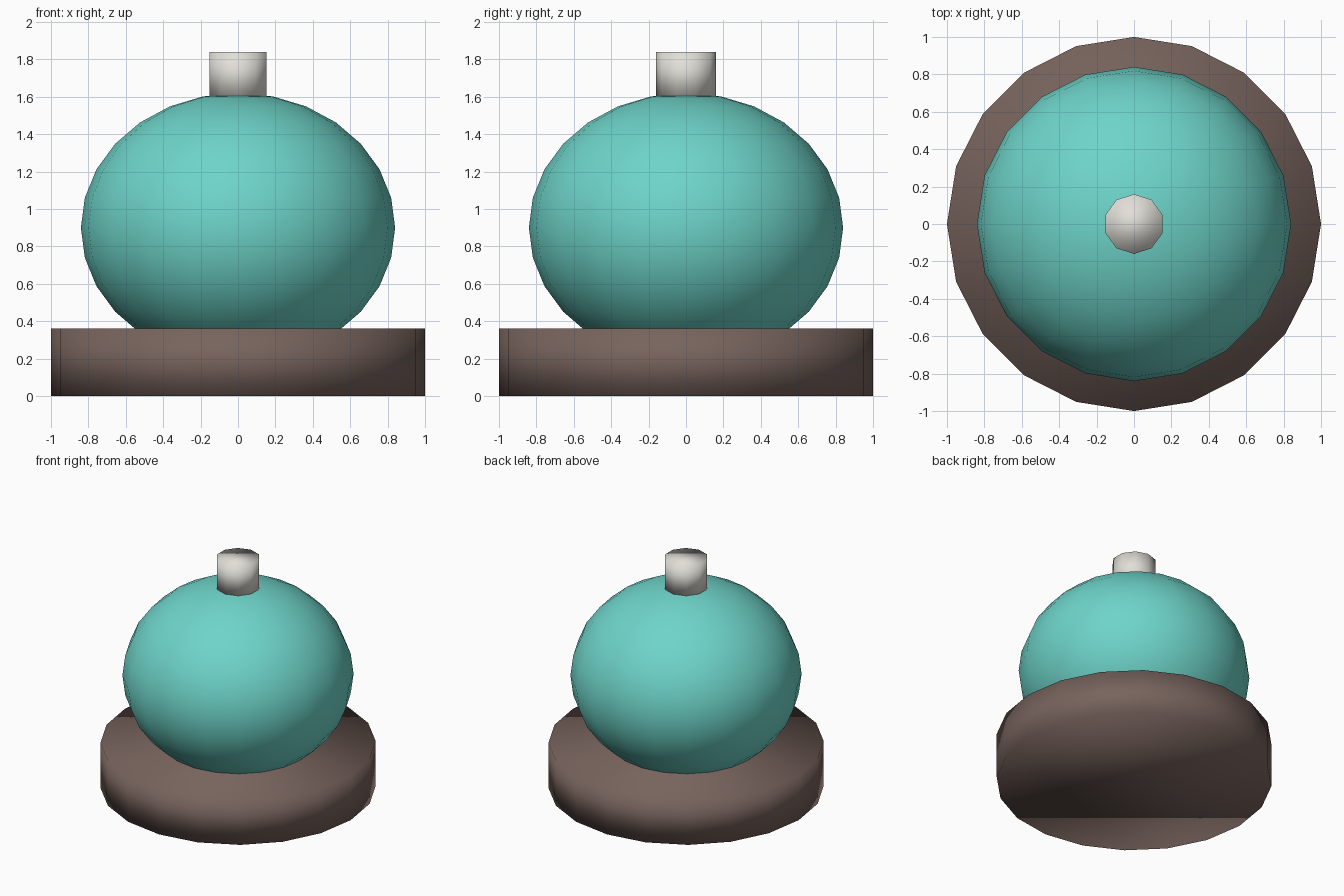
import bpy

cube = bpy.data.objects.get("Cube")
if cube:
    bpy.data.objects.remove(cube, do_unlink=True)


def make_material(name, rgb):
    mat = bpy.data.materials.new(name)
    mat.use_nodes = True
    colour = (*rgb, 1.0)
    mat.diffuse_color = colour
    for node in mat.node_tree.nodes:
        if node.type == 'BSDF_PRINCIPLED':
            node.inputs["Base Color"].default_value = colour
    return mat


def finish(name, mat):
    obj = bpy.context.object
    obj.name = name
    obj.data.materials.append(mat)
    for face in obj.data.polygons:
        face.use_smooth = True
    return obj


def add_drum(name, sides, radius, bottom, top, mat):
    bpy.ops.mesh.primitive_cylinder_add(
        vertices=sides, radius=radius, depth=top - bottom,
        location=(0, 0, (bottom + top) / 2))
    return finish(name, mat)


brown = make_material("dark brown", (0.185, 0.125, 0.108))
teal = make_material("teal", (0.155, 0.66, 0.585))
ivory = make_material("off white", (0.75, 0.735, 0.68))

# Round base
add_drum("base", 20, 1.0, 0.0, 0.36, brown)

# Flattened ball sunk into the base
bpy.ops.mesh.primitive_uv_sphere_add(
    segments=20, ring_count=14, radius=1, location=(0, 0, 0.9))
body = finish("body", teal)
body.scale = (0.84, 0.84, 0.72)
bpy.ops.object.transform_apply(location=False, rotation=False, scale=True)

# Small knob on top
add_drum("knob", 10, 0.16, 1.6, 1.84, ivory)
